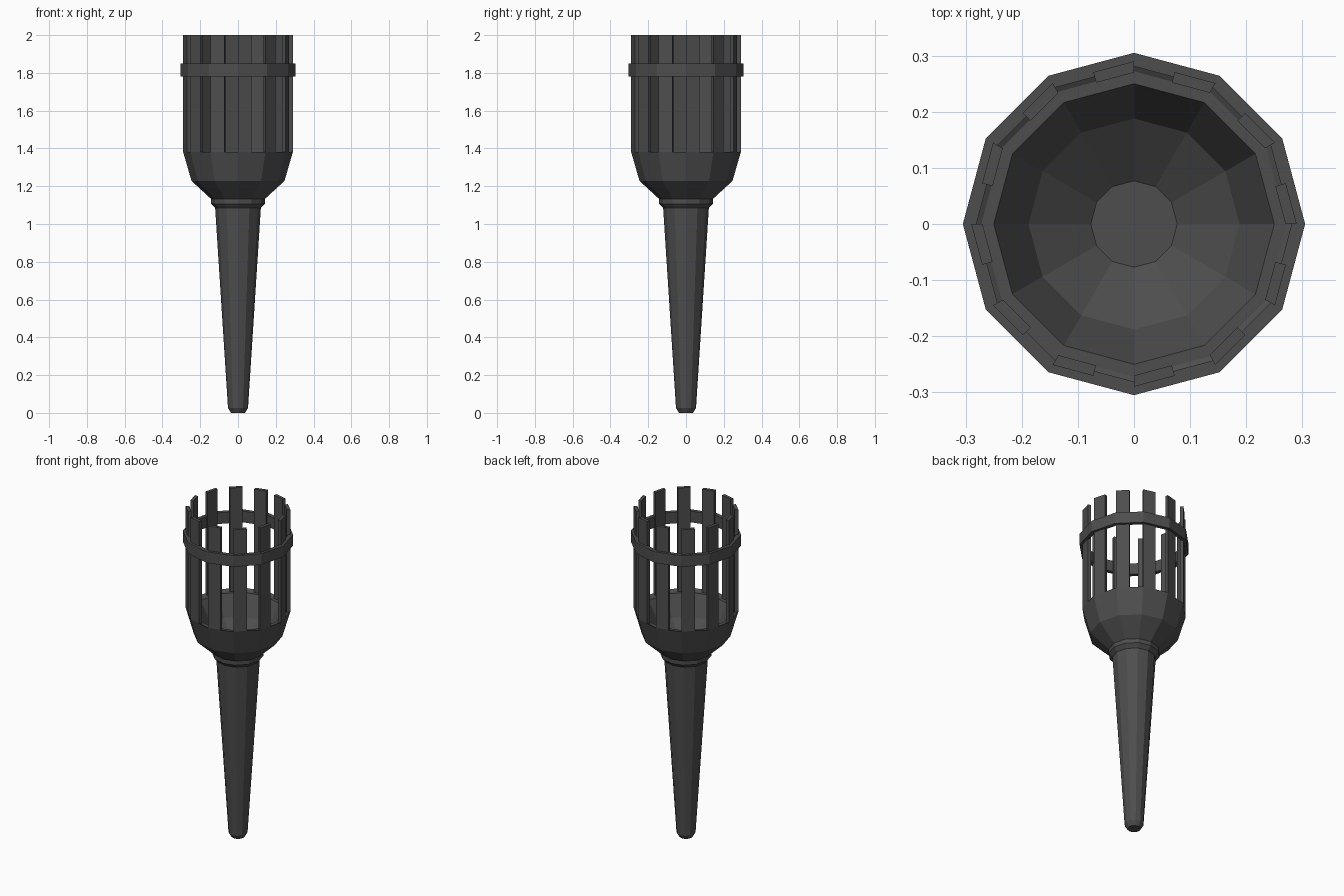
import bpy, bmesh, math

if "Cube" in bpy.data.objects:
    bpy.data.objects.remove(bpy.data.objects["Cube"])

N = 12
STEP = 2 * math.pi / N
iron = bpy.data.materials.new("dark_iron")
iron.diffuse_color = (0.075, 0.075, 0.075, 1)
iron.use_nodes = True
iron.node_tree.nodes["Principled BSDF"].inputs["Base Color"].default_value = iron.diffuse_color


def finish(name, bm):
    bmesh.ops.recalc_face_normals(bm, faces=bm.faces)
    me = bpy.data.meshes.new(name)
    bm.to_mesh(me)
    bm.free()
    me.materials.append(iron)
    ob = bpy.data.objects.new(name, me)
    bpy.context.collection.objects.link(ob)
    return ob


def lathe(name, profile, closed=False):
    """Revolve (radius, z) points into a 12-sided solid; cap the ends unless closed."""
    bm = bmesh.new()
    rings = [[bm.verts.new((r * math.cos(i * STEP), r * math.sin(i * STEP), z))
              for i in range(N)] for r, z in profile]
    pairs = list(zip(rings, rings[1:]))
    if closed:
        pairs.append((rings[-1], rings[0]))
    else:
        bm.faces.new(rings[0])
        bm.faces.new(rings[-1])
    for a, b in pairs:
        for i in range(N):
            j = (i + 1) % N
            bm.faces.new((a[i], a[j], b[j], b[i]))
    return finish(name, bm)


# tapered handle with chamfered foot
lathe("handle", [(0.037, 0), (0.053, 0.026), (0.121, 1.085), (0.121, 1.12)])

# collar between handle and bowl
lathe("collar", [(0.118, 1.083), (0.122, 1.085), (0.142, 1.107), (0.142, 1.134), (0.10, 1.14)])

# hollow bowl: outside, rim, then inside
lathe("bowl", [(0.12, 1.12), (0.142, 1.132), (0.246, 1.228), (0.29, 1.38),
               (0.272, 1.37), (0.25, 1.37), (0.188, 1.25), (0.077, 1.17)])

# hoop around the slats
lathe("hoop", [(0.305, 1.782), (0.305, 1.85), (0.281, 1.85), (0.281, 1.782)], closed=True)

# upright slats, each covering half of one side of the 12-sided cage
bm = bmesh.new()
for i in range(N):
    a, b = i * STEP, (i + 0.5) * STEP
    plan = []
    for r, ang in ((0.29, a), (0.29, b), (0.27, b), (0.27, a)):
        k = r if ang == a else r * math.cos(STEP / 2)
        plan.append((k * math.cos(ang), k * math.sin(ang)))
    low = [bm.verts.new((x, y, 1.365 if n > 1 else 1.38)) for n, (x, y) in enumerate(plan)]
    top = [bm.verts.new((x, y, 2.0)) for x, y in plan]
    bm.faces.new(low)
    bm.faces.new(top)
    for j in range(4):
        k = (j + 1) % 4
        bm.faces.new((low[j], low[k], top[k], top[j]))
finish("cage_slats", bm)
